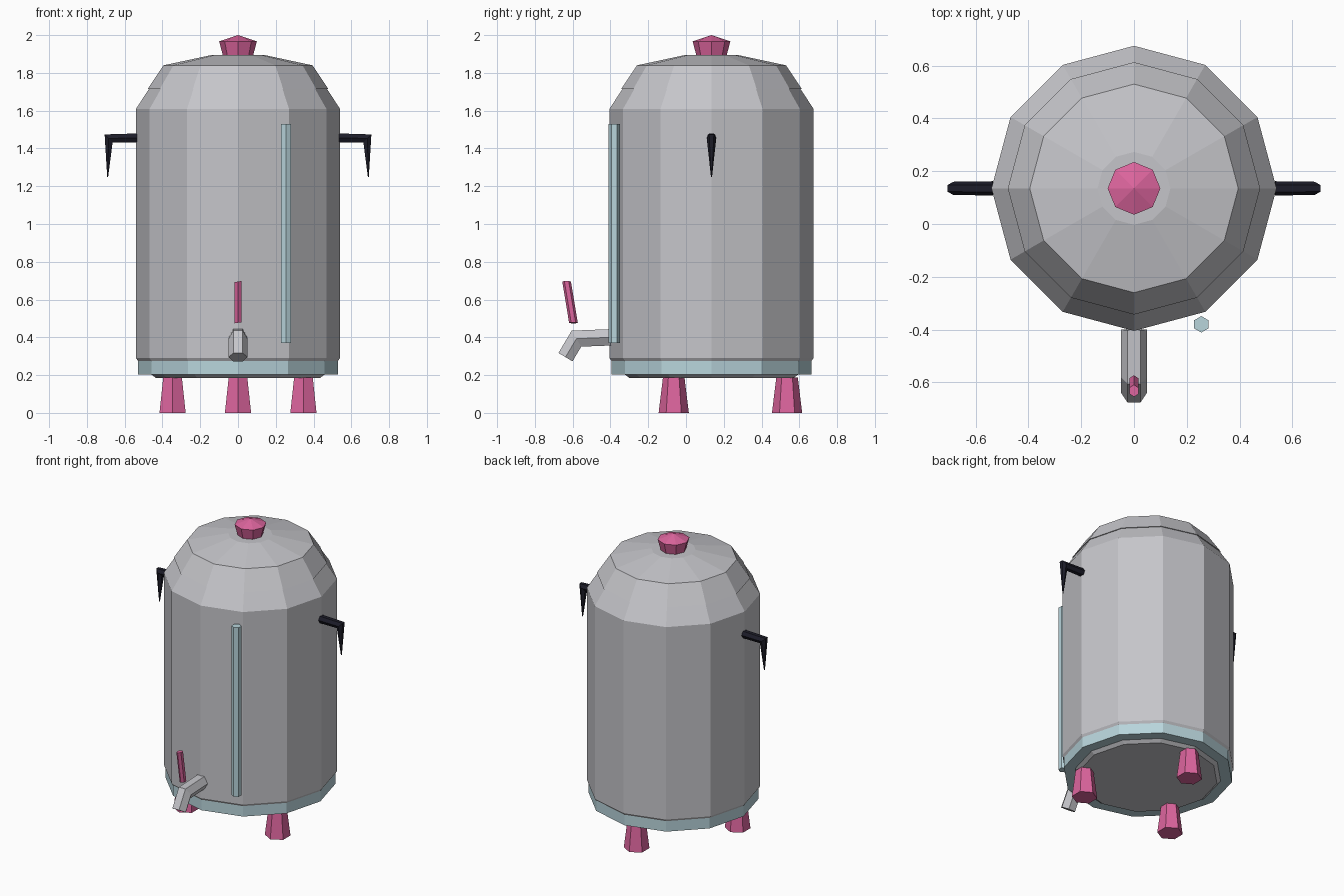
import bpy, bmesh, math
from mathutils import Vector

cube = bpy.data.objects.get("Cube")
if cube:
    bpy.data.objects.remove(cube, do_unlink=True)

AXIS = Vector((0, 0.135, 0))  # centre line of the urn
X, Y = Vector((1, 0, 0)), Vector((0, 1, 0))


def material(name, r, g, b):
    m = bpy.data.materials.new(name)
    m.use_nodes = True
    m.diffuse_color = (r, g, b, 1)
    bsdf = next(n for n in m.node_tree.nodes if n.type == 'BSDF_PRINCIPLED')
    bsdf.inputs["Base Color"].default_value = (r, g, b, 1)
    bsdf.inputs["Roughness"].default_value = 0.6
    return m


steel = material("steel grey", 0.56, 0.56, 0.59)
pink = material("pink", 0.72, 0.13, 0.34)
blue = material("pale blue", 0.48, 0.66, 0.71)
black = material("black", 0.012, 0.012, 0.022)


def skin(name, rings, mat):
    """Join rings of points into a closed, flat-shaded solid."""
    bm = bmesh.new()
    loops = [[bm.verts.new(p) for p in ring] for ring in rings]
    n = len(loops[0])
    for a, b in zip(loops, loops[1:]):
        for i in range(n):
            j = (i + 1) % n
            bm.faces.new((a[i], a[j], b[j], b[i]))
    bm.faces.new(loops[0])
    bm.faces.new(loops[-1])
    bmesh.ops.remove_doubles(bm, verts=bm.verts, dist=0.0002)
    bmesh.ops.recalc_face_normals(bm, faces=bm.faces)
    mesh = bpy.data.meshes.new(name)
    bm.to_mesh(mesh)
    bm.free()
    mesh.materials.append(mat)
    obj = bpy.data.objects.new(name, mesh)
    bpy.context.collection.objects.link(obj)
    return obj


def lathe(name, profile, sides, mat, centre=AXIS, start=0.0):
    """Turn (radius, height) pairs around a vertical line."""
    turns = [start + math.tau * i / sides for i in range(sides)]
    rings = [[centre + Vector((r * math.cos(t), r * math.sin(t), z)) for t in turns]
             for r, z in profile]
    return skin(name, rings, mat)


def tube(name, path, radii, side, mat, sides=6):
    """Mitred tube along a path lying in the plane square to 'side'."""
    pts = [Vector(p) for p in path]
    dirs = [(b - a).normalized() for a, b in zip(pts, pts[1:])]
    rings = []
    for i, (p, r) in enumerate(zip(pts, radii)):
        before, after = dirs[max(i - 1, 0)], dirs[min(i, len(dirs) - 1)]
        along = (before + after).normalized()
        normal = side.cross(along) / along.dot(before)
        rings.append([p + r * (side * math.cos(t) + normal * math.sin(t))
                      for t in (math.tau * k / sides for k in range(sides))])
    return skin(name, rings, mat)


# Main vessel, base and lid
lathe("body", [(0.50, 0.275), (0.53, 0.275), (0.54, 0.29), (0.54, 1.61),
               (0.47, 1.717)], 12, steel)
lathe("base_ring", [(0.45, 0.203), (0.53, 0.203), (0.53, 0.276)], 12, blue)
lathe("base_plate", [(0.435, 0.185), (0.46, 0.204)], 12, steel)
lathe("lid", [(0.478, 1.715), (0.395, 1.84), (0.138, 1.895)], 12, steel)
lathe("lid_knob", [(0.08, 1.893), (0.10, 1.967), (0, 2.0)], 8, pink)

# Three tapered feet
for i, label in enumerate(("back", "right", "left")):
    a = math.radians(90 + 120 * i)
    spot = AXIS + Vector((0.4 * math.cos(a), 0.4 * math.sin(a), 0))
    lathe(label + "_foot", [(0.08, 0), (0.057, 0.187)], 6, pink, spot, math.pi / 2)

# Level gauge
lathe("level_gauge", [(0.031, 0.37), (0.031, 1.53)], 6, blue,
      Vector((0.255, -0.38, 0)), math.pi / 2)

# Tap spout and lever
tube("tap_spout", [(0, -0.40, 0.4), (0, -0.58, 0.393), (0, -0.638, 0.295)],
     [0.05] * 3, X, steel)
lever = tube("tap_lever", [(0, -0.596, 0.477), (0, -0.632, 0.695)], [0.02] * 2, X, pink)
# Hexagon points face front and back
for v in lever.data.vertices:
    centre_y = -0.596 - (v.co.z - 0.477) * 0.165
    off_x, off_y = v.co.x, v.co.y - centre_y
    v.co.x, v.co.y = off_y, centre_y + off_x * 1.15

# Hooked side handles
for s, label in ((1, "left"), (-1, "right")):
    x0, x1 = 0.535 * s, 0.685 * s
    tube(label + "_handle",
         [(x0, AXIS.y, 1.456), (x1, AXIS.y, 1.453), (0.69 * s, AXIS.y, 1.25)],
         [0.027, 0.025, 0.003], Y, black)
